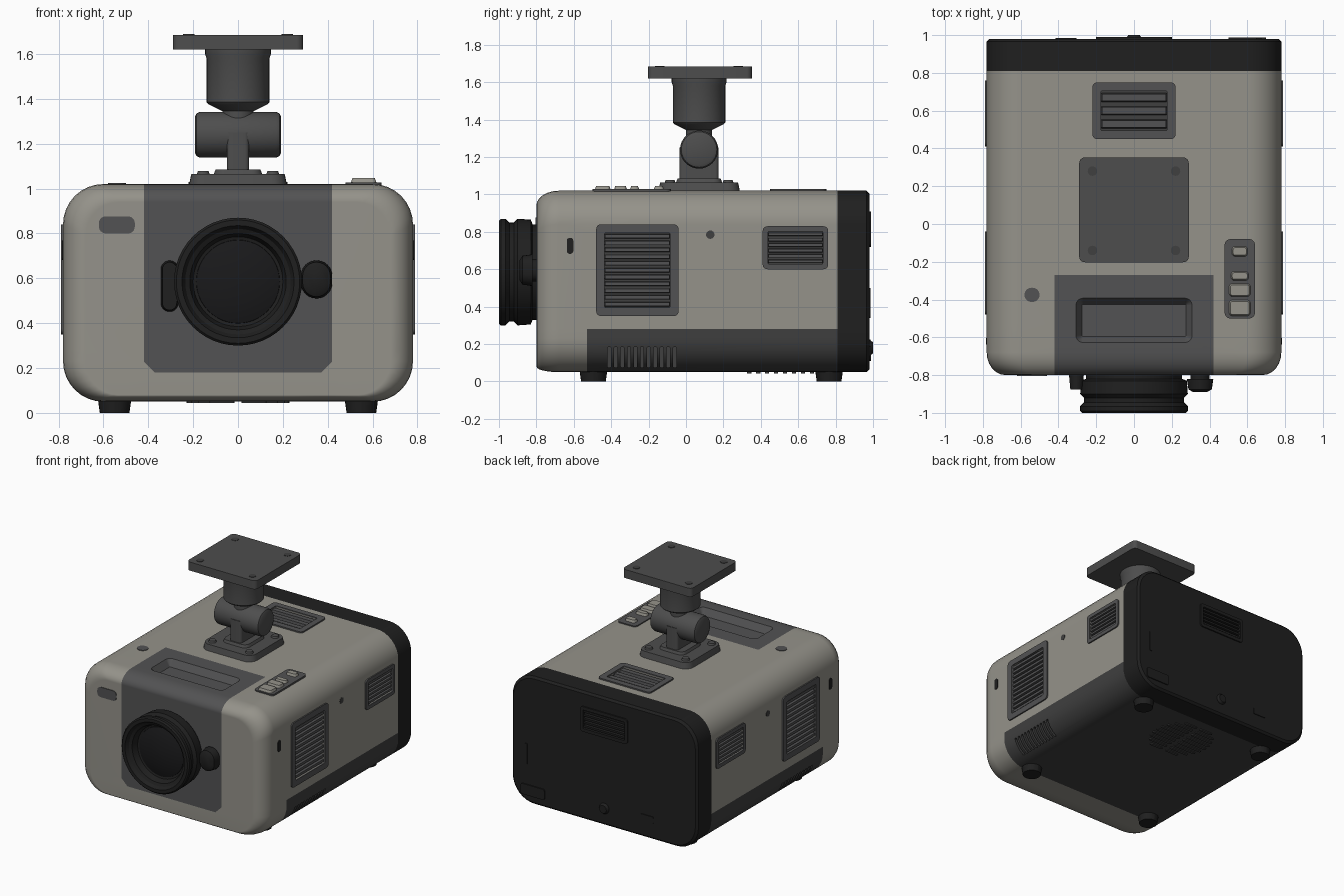
import bpy, bmesh, math
from mathutils import Vector

if "Cube" in bpy.data.objects:
    bpy.data.objects.remove(bpy.data.objects["Cube"])

COLORS = {
    "warm_grey_shell": (0.30, 0.29, 0.255), "grey_panel": (0.085, 0.085, 0.087),
    "charcoal_base": (0.05, 0.05, 0.05), "black_plastic": (0.014, 0.014, 0.014),
    "mount_grey": (0.075, 0.075, 0.075), "lens_glass": (0.010, 0.010, 0.011),
}
MATS = []
for n, c in COLORS.items():
    m = bpy.data.materials.new(n)
    m.diffuse_color = (*c, 1)
    m.use_nodes = True
    m.node_tree.nodes["Principled BSDF"].inputs["Base Color"].default_value = m.diffuse_color
    MATS.append(m)
SHELL, PANEL, BASE, BLACK, MOUNT, GLASS = range(6)

# local (u, v, outward) to world for each side
SIDES = {
    "top": lambda u, v, n: (u, v, n), "bottom": lambda u, v, n: (u, v, -n),
    "right": lambda u, v, n: (n, u, v), "left": lambda u, v, n: (-n, u, v),
    "front": lambda u, v, n: (u, -n, v), "back": lambda u, v, n: (u, n, v),
}


def outline(w, h, r, seg=6):
    r = max(min(r, w / 2, h / 2), 0.0005)
    pts = []
    for k, (sx, sy) in enumerate([(1, 1), (-1, 1), (-1, -1), (1, -1)]):
        for i in range(seg + 1):
            a = math.pi / 2 * (k + i / seg)
            pts.append((sx * (w / 2 - r) + r * math.cos(a), sy * (h / 2 - r) + r * math.sin(a)))
    return pts


def loft(bm, rings, mat, closed=False):
    vs = [[bm.verts.new(p) for p in ring] for ring in rings]
    n = len(vs[0])
    faces = []
    pairs = list(zip(vs, vs[1:])) + ([(vs[-1], vs[0])] if closed else [])
    for a, b in pairs:
        for i in range(n):
            j = (i + 1) % n
            faces.append(bm.faces.new((a[i], a[j], b[j], b[i])))
    if not closed:
        faces += [bm.faces.new(vs[0]), bm.faces.new(vs[-1])]
    for f in faces:
        f.material_index = mat


def slab(bm, side, u, v, n0, n1, w, h, r, mat, inset=0.0, seg=6):
    """Rounded plate, block or cylinder standing out from a side."""
    T = SIDES[side]
    rings = []
    b = inset if inset else 0
    for n, d in ((n0, 0), (n1, b)):
        rings.append([T(u + x, v + y, n) for x, y in outline(w - 2 * d, h - 2 * d, r - d, seg)])
    loft(bm, rings, mat)


def frame(bm, side, u, v, n0, n1, w, h, border, r, mat):
    T = SIDES[side]
    o, i = outline(w, h, r), outline(w - 2 * border, h - 2 * border, 0.008)
    loft(bm, [[T(u + x, v + y, n) for x, y in p] for p, n in ((o, n0), (o, n1), (i, n1), (i, n0))],
         mat, closed=True)


def lathe(bm, side, u, v, profile, mat, seg=48):
    T = SIDES[side]
    loft(bm, [[T(u + r * math.cos(2 * math.pi * i / seg), v + r * math.sin(2 * math.pi * i / seg), n)
               for i in range(seg)] for r, n in profile], mat)


def finish(name, bm):
    bmesh.ops.recalc_face_normals(bm, faces=bm.faces[:])
    me = bpy.data.meshes.new(name)
    bm.to_mesh(me)
    bm.free()
    for m in MATS:
        me.materials.append(m)
    ob = bpy.data.objects.new(name, me)
    bpy.context.collection.objects.link(ob)
    return ob


# side, u, v, surface, width, height, slats, colour, border
VENTS = [("top", 0, 0.60, 1.02, 0.44, 0.30, 3, PANEL, 0.045),
         ("back", 0, 0.815, 0.98, 0.40, 0.19, 5, BLACK, 0.025)]
for s in ("right", "left"):
    VENTS += [(s, -0.26, 0.595, 0.78, 0.44, 0.49, 11, PANEL, 0.045),
              (s, 0.585, 0.715, 0.78, 0.35, 0.23, 6, PANEL, 0.028)]

# main body: rounded section lofted front to back
bm = bmesh.new()
rings = []


def section(y, ix, it, ib):
    top, bot = 1.02 - it, 0.05 + ib
    return [(x, y, (top + bot) / 2 + z) for x, z in outline(1.56 - 2 * ix, top - bot, 0.18 - ix * 0.3, 8)]


for i in range(7):
    a = math.pi / 2 * i / 6
    k = 1 - math.sin(a)
    rings.append(section(-0.80 + 0.12 * (1 - math.cos(a)), 0.10 * k, 0.08 * k, 0.03 * k))
rings += [section(0.81, 0, 0, 0), section(0.965, 0, 0, 0), section(0.98, 0.015, 0.015, 0.015)]
loft(bm, rings, SHELL)
body = finish("projector_body", bm)

# recesses for vents, the top hollow and the lower side slots
bm = bmesh.new()
for s, u, v, n, w, h, cnt, mat, b in VENTS:
    slab(bm, s, u, v, n - 0.05, n + 0.05, w - 2 * b, h - 2 * b, 0.008, 0, seg=2)
slab(bm, "top", 0, -0.51, 1.04, 0.97, 0.64, 0.26, 0.05, 0, inset=0.045)
for s in ("right", "left"):
    for i in range(11):
        slab(bm, s, -0.41 + 0.035 * i, 0.13, 0.60, 0.9, 0.018, 0.11, 0.004, 0, seg=1)
cutter = finish("recess_cutter", bm)
cutter.hide_render = True
mod = body.modifiers.new("recesses", "BOOLEAN")
mod.object = cutter
mod.operation = "DIFFERENCE"
mod.solver = "EXACT"
dg = bpy.context.evaluated_depsgraph_get()
cut_mesh = bpy.data.meshes.new_from_object(body.evaluated_get(dg))
body.modifiers.clear()
body.data = cut_mesh
bpy.data.objects.remove(cutter)

# colour boundaries cut into the body, then coloured by position
bm = bmesh.new()
bm.from_mesh(cut_mesh)


def split(co, no, test=lambda c: True):
    fs = [f for f in bm.faces if test(f.calc_center_median())]
    geom = list({g for f in fs for g in (*f.verts, *f.edges)}) + fs
    bmesh.ops.bisect_plane(bm, geom=geom, plane_co=co, plane_no=no, dist=1e-5)


split((0, 0.81, 0), (0, 1, 0))
split((0, -0.53, 0), (0, 1, 0))
split((0, 0, 0.28), (0, 0, 1))
split((0, -0.27, 0), (0, 1, 0))
for sx in (1, -1):
    split((sx * 0.42, 0, 0), (1, 0, 0), lambda c: c.y < -0.25)
at_front = lambda c: c.y < -0.79
split((0, 0, 0.18), (0, 0, 1), at_front)
for sx in (1, -1):
    split((sx * 0.37, 0, 0.18), (sx, 0, -1), at_front)
for f in bm.faces:
    c = f.calc_center_median()
    on_panel = abs(c.x) < 0.42 and c.z > 0.18 and abs(c.x) - c.z < 0.19
    if c.y > 0.81:
        f.material_index = BLACK
    elif c.y > -0.53 and c.z < 0.28:
        f.material_index = BASE
    elif c.y < -0.27 and on_panel:
        f.material_index = PANEL
    else:
        f.material_index = SHELL
cut_mesh.materials.clear()
for m in MATS:
    cut_mesh.materials.append(m)
bm.to_mesh(cut_mesh)
bm.free()

# vent grilles
for k, (s, u, v, n, w, h, cnt, mat, b) in enumerate(VENTS):
    bm = bmesh.new()
    frame(bm, s, u, v, n - 0.02, n + 0.01, w, h, b, 0.025, mat)
    iw, ih = w - 2 * b, h - 2 * b
    slab(bm, s, u, v, n - 0.055, n - 0.04, iw, ih, 0.004, BASE if mat == PANEL else BLACK, seg=1)
    pitch = ih / cnt
    for i in range(cnt):
        slab(bm, s, u, v - ih / 2 + pitch * (i + 0.5), n - 0.045, n + 0.002, iw, pitch * 0.68, 0.003,
             mat, inset=pitch * 0.08, seg=1)
    finish(f"{s}_vent_{k}", bm)

# lens barrel and glass
bm = bmesh.new()
lathe(bm, "front", 0, 0.585, [(0.255, 0.79), (0.255, 0.82), (0.28, 0.83), (0.285, 0.90), (0.265, 0.92),
      (0.265, 0.945), (0.285, 0.965), (0.285, 0.99), (0.275, 1.0), (0.25, 1.0), (0.235, 0.975),
      (0.215, 0.965), (0.20, 0.92), (0.185, 0.915)], BLACK)
finish("lens_barrel", bm)
bm = bmesh.new()
lathe(bm, "front", 0, 0.585, [(0.19, 0.90), (0.185, 0.92), (0.15, 0.932), (0.10, 0.942), (0.05, 0.948),
      (0.005, 0.95)], GLASS)
finish("lens_glass", bm)

# focus lever and knob
bm = bmesh.new()
slab(bm, "front", -0.305, 0.565, 0.79, 0.875, 0.08, 0.23, 0.04, BLACK, inset=0.008)
slab(bm, "front", 0.35, 0.595, 0.79, 0.83, 0.10, 0.12, 0.05, BLACK)
slab(bm, "front", 0.35, 0.595, 0.82, 0.875, 0.14, 0.17, 0.07, BLACK, inset=0.008)
slab(bm, "front", 0.35, 0.595, 0.875, 0.89, 0.124, 0.154, 0.062, BLACK, inset=0.025)
finish("focus_controls", bm)

# sensor window and indicator
bm = bmesh.new()
slab(bm, "front", -0.54, 0.838, 0.795, 0.805, 0.16, 0.076, 0.03, PANEL)
slab(bm, "top", -0.54, -0.375, 1.01, 1.024, 0.08, 0.075, 0.037, PANEL)
finish("sensor_windows", bm)

# control buttons
bm = bmesh.new()
slab(bm, "top", 0.56, -0.29, 1.01, 1.028, 0.16, 0.42, 0.03, PANEL)
for v, w, h in ((-0.145, 0.09, 0.06), (-0.275, 0.10, 0.055), (-0.35, 0.12, 0.075), (-0.445, 0.12, 0.09)):
    slab(bm, "top", 0.56, v, 1.02, 1.046, w, h, 0.022, SHELL, inset=0.01)
finish("control_buttons", bm)

# side screw holes and lock slots
bm = bmesh.new()
for s in ("right", "left"):
    slab(bm, s, 0.13, 0.785, 0.77, 0.782, 0.045, 0.045, 0.0225, BASE)
    slab(bm, s, -0.62, 0.725, 0.77, 0.784, 0.035, 0.085, 0.015, BLACK)
finish("side_holes", bm)

# rear connectors
bm = bmesh.new()
slab(bm, "back", 0.6, 0.15, 0.97, 0.988, 0.20, 0.08, 0.015, BLACK)
slab(bm, "back", 0.66, 0.42, 0.97, 0.986, 0.03, 0.16, 0.01, BLACK)
slab(bm, "back", -0.36, 0.2, 0.97, 0.986, 0.11, 0.05, 0.008, BLACK)
lathe(bm, "back", 0, 0.18, [(0.04, 0.97), (0.04, 0.985), (0.03, 1.0)], BLACK, 20)
finish("rear_connectors", bm)

# feet
bm = bmesh.new()
for x in (-0.55, 0.55):
    for y in (-0.495, 0.765):
        slab(bm, "bottom", x, y, -0.10, 0.0, 0.16, 0.16, 0.08, BLACK, inset=0.014)
finish("feet", bm)

# round fan grille on the underside
bm = bmesh.new()
for i in range(-4, 5):
    v = i * 0.048
    w = 2 * math.sqrt(0.23 ** 2 - v * v)
    for sx in (-1, 1):
        slab(bm, "bottom", sx * (w / 4 + 0.008), 0.53 + v if abs(v) < 0.24 else 0.53, -0.06, -0.044,
             w / 2 - 0.016, 0.022, 0.01, BASE, seg=3)
finish("fan_grille", bm)

# ceiling mount
bm = bmesh.new()
slab(bm, "top", 0, 0.07, 1.01, 1.065, 0.44, 0.44, 0.07, MOUNT, inset=0.012)
slab(bm, "top", 0, 0.07, 1.06, 1.085, 0.22, 0.25, 0.05, MOUNT, inset=0.01)
slab(bm, "top", 0, 0.07, 1.07, 1.25, 0.10, 0.21, 0.02, MOUNT)
for sx in (-1, 1):
    for sy in (-1, 1):
        slab(bm, "top", sx * 0.155, 0.07 + sy * 0.155, 1.06, 1.078, 0.06, 0.06, 0.03, MOUNT, inset=0.006)
        slab(bm, "top", sx * 0.22, 0.07 + sy * 0.21, 1.68, 1.688, 0.05, 0.05, 0.025, BASE)
finish("mount_base", bm)
bm = bmesh.new()
lathe(bm, "right", 0.07, 1.24, [(0.08, -0.192), (0.095, -0.185), (0.102, -0.17), (0.102, 0.17),
      (0.095, 0.185), (0.08, 0.192)], MOUNT, 32)
finish("mount_joint", bm)
bm = bmesh.new()
lathe(bm, "top", 0, 0.07, [(0.07, 1.30), (0.07, 1.345), (0.13, 1.375), (0.14, 1.385), (0.14, 1.58),
      (0.147, 1.60), (0.147, 1.63)], MOUNT, 40)
slab(bm, "top", 0, 0.075, 1.62, 1.685, 0.58, 0.555, 0.03, MOUNT)
finish("mount_column_and_plate", bm)

# smooth shading with sharp edges kept
bpy.ops.object.select_all(action="SELECT")
bpy.context.view_layer.objects.active = body
bpy.ops.object.shade_smooth_by_angle(angle=math.radians(32))
wn = body.modifiers.new("weighted_normals", "WEIGHTED_NORMAL")
wn.keep_sharp = True
